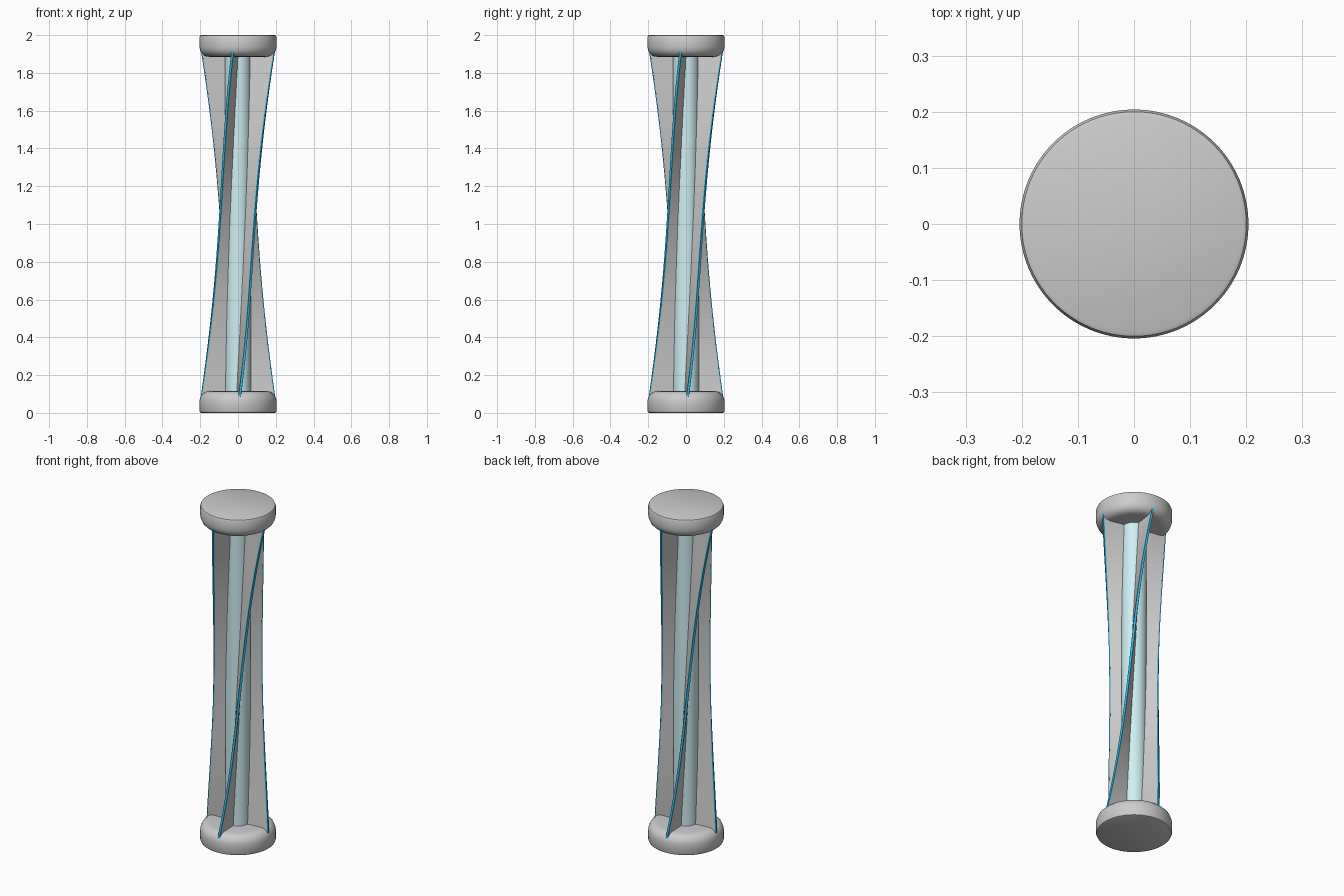
import bpy, bmesh
from math import sin, cos, pi, radians

if "Cube" in bpy.data.objects:
    bpy.data.objects.remove(bpy.data.objects["Cube"])

def material(name, col):
    m = bpy.data.materials.new(name)
    m.diffuse_color = (*col, 1)
    m.use_nodes = True
    m.node_tree.nodes["Principled BSDF"].inputs["Base Color"].default_value = m.diffuse_color
    return m

BLUE = material("edge_blue", (0.03, 0.45, 0.72))
PALE = material("core_pale_blue", (0.62, 0.86, 0.9))

def finish(bm, name, mat=None, angle=35):
    bmesh.ops.remove_doubles(bm, verts=bm.verts, dist=1e-5)
    bmesh.ops.recalc_face_normals(bm, faces=bm.faces)
    me = bpy.data.meshes.new(name)
    bm.to_mesh(me)
    bm.free()
    ob = bpy.data.objects.new(name, me)
    bpy.context.collection.objects.link(ob)
    if mat:
        me.materials.append(mat)
    bpy.ops.object.select_all(action='DESELECT')
    ob.select_set(True)
    bpy.context.view_layer.objects.active = ob
    bpy.ops.object.shade_smooth_by_angle(angle=radians(angle))
    return ob

def lathe(name, profile, mat=None, steps=96):
    bm = bmesh.new()
    vs = [bm.verts.new((r, 0, z)) for r, z in profile]
    es = [bm.edges.new(p) for p in zip(vs, vs[1:])]
    bmesh.ops.spin(bm, geom=vs + es, cent=(0, 0, 0), axis=(0, 0, 1),
                   angle=2 * pi, steps=steps)
    return finish(bm, name, mat)

def tip_radius(z):
    return 0.133 + 0.062 * ((z - 1) / 0.9) ** 2

def fin_angle(z):
    return radians(3 + 78 * (z - 0.1) / 1.8)

def twisted_bar(name, start, section, mat=None, n=60):
    """Loft a cross-section (radius, side offset) up the twisting fin."""
    bm = bmesh.new()
    rings = []
    for i in range(n + 1):
        z = 0.06 + 1.88 * i / n
        a = start + fin_angle(z)
        rings.append([bm.verts.new((r * cos(a) - s * sin(a),
                                    r * sin(a) + s * cos(a), z))
                      for r, s in section(tip_radius(z))])
    for lo, hi in zip(rings, rings[1:]):
        for k in range(len(lo)):
            j = (k + 1) % len(lo)
            bm.faces.new((lo[k], lo[j], hi[j], hi[k]))
    bm.faces.new(rings[0][::-1])
    bm.faces.new(rings[-1])
    return finish(bm, name, mat)

def plate(r):
    return [(0.04, -0.012), (r - 0.004, -0.007), (r - 0.004, 0.007), (0.04, 0.012)]

def strip(r):
    return [(r - 0.006, -0.0075), (r, -0.006), (r, 0.006), (r - 0.006, 0.0075)]

# End caps: rounded discs, softer on the inner side
cap = [(0, 0), (0.193, 0), (0.200, 0.003), (0.204, 0.012), (0.204, 0.062),
       (0.201, 0.078), (0.194, 0.093), (0.182, 0.105), (0.168, 0.112),
       (0.15, 0.115), (0, 0.115)]
lathe("bottom_cap", cap)
lathe("top_cap", [(r, 2 - z) for r, z in cap])

# Central core
lathe("core", [(0, 0.08), (0.068, 0.08), (0.068, 1.92), (0, 1.92)], PALE)

# Four twisting fins with coloured outer edges
for i in range(4):
    twisted_bar(f"fin_{i + 1}", i * pi / 2, plate)
    twisted_bar(f"fin_edge_{i + 1}", i * pi / 2, strip, BLUE)
